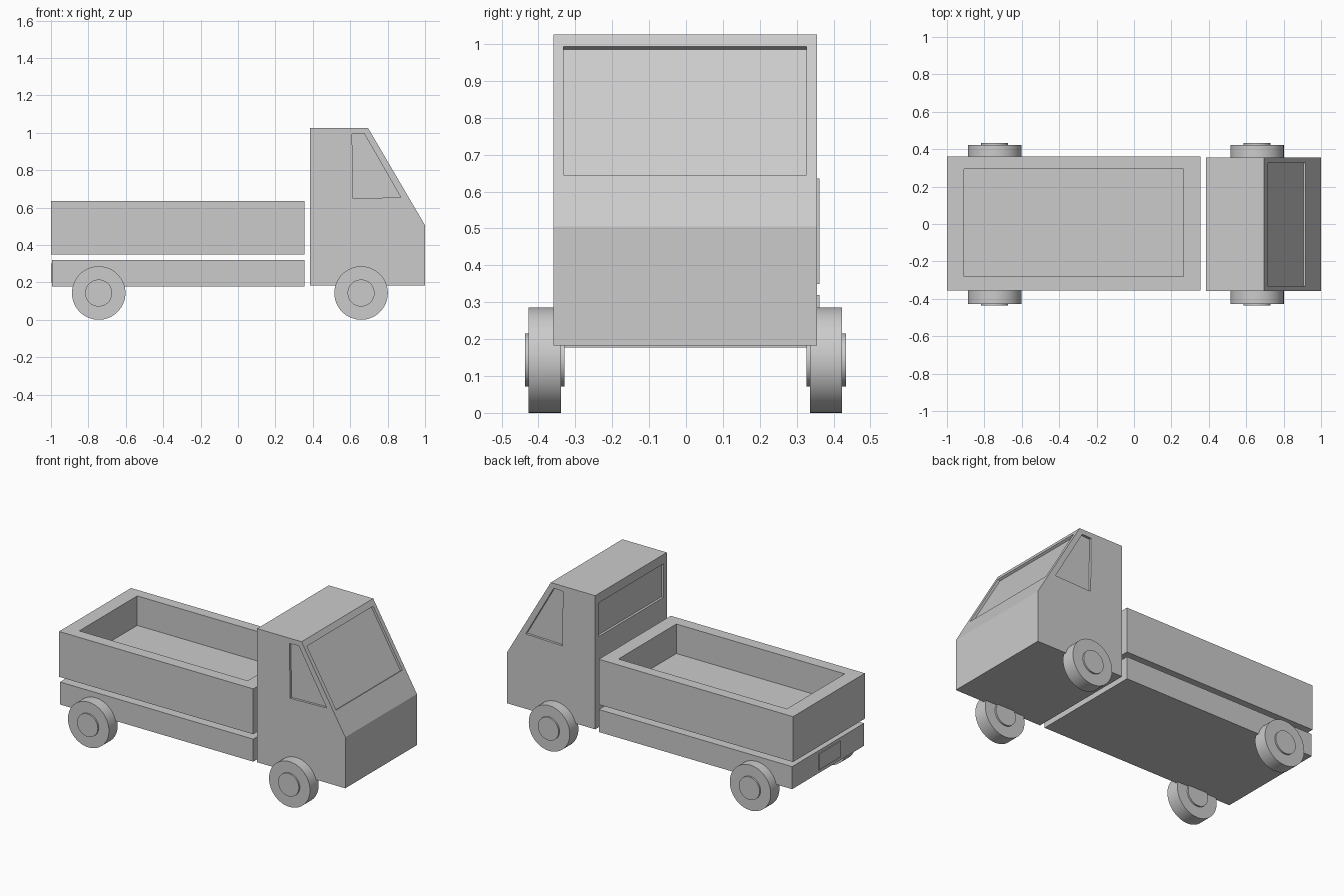
import bpy, bmesh, math
from mathutils import Vector

if "Cube" in bpy.data.objects:
    bpy.data.objects.remove(bpy.data.objects["Cube"])

grey = bpy.data.materials.new("light_grey")
grey.use_nodes = True
COLOR = (0.6, 0.6, 0.6, 1)
grey.diffuse_color = COLOR
grey.node_tree.nodes["Principled BSDF"].inputs["Base Color"].default_value = COLOR


def finish(name, bm):
    bmesh.ops.recalc_face_normals(bm, faces=bm.faces)
    mesh = bpy.data.meshes.new(name)
    bm.to_mesh(mesh)
    bm.free()
    mesh.materials.append(grey)
    obj = bpy.data.objects.new(name, mesh)
    bpy.context.collection.objects.link(obj)
    return obj


def prism(name, points, offset):
    """Extrude a flat outline along an offset vector."""
    bm = bmesh.new()
    face = bm.faces.new([bm.verts.new(p) for p in points])
    new = bmesh.ops.extrude_face_region(bm, geom=[face])["geom"]
    bmesh.ops.translate(bm, vec=Vector(offset),
                        verts=[v for v in new if isinstance(v, bmesh.types.BMVert)])
    return finish(name, bm)


def box(name, low, high):
    (x0, y0, z0), (x1, y1, z1) = low, high
    base = [(x0, y0, z0), (x1, y0, z0), (x1, y1, z0), (x0, y1, z0)]
    return prism(name, base, (0, 0, z1 - z0))


def cut(obj, points, normal, depth):
    """Sink a recess of the given outline into a flat side."""
    n = Vector(normal).normalized()
    cutter = prism("cutter", [Vector(p) + n * 0.03 for p in points], -n * (0.03 + depth))
    cutter.hide_render = True
    mod = obj.modifiers.new("recess", 'BOOLEAN')
    mod.operation = 'DIFFERENCE'
    mod.solver = 'EXACT'
    mod.object = cutter
    bpy.context.view_layer.objects.active = obj
    bpy.ops.object.modifier_apply(modifier=mod.name)
    bpy.data.objects.remove(cutter)


# Cab with sloping front
Y0, Y1 = -0.359, 0.355
profile = [(0.385, 0.183), (1, 0.183), (1, 0.505), (0.695, 1.026), (0.385, 1.026)]
cab = prism("cab", [(x, Y0, z) for x, z in profile], (0, Y1 - Y0, 0))


def slope_x(z):
    return 1 - (z - 0.505) * 0.305 / 0.521


# Recessed windscreen, rear window and side windows
DEPTH = 0.015
cut(cab, [(slope_x(z), y, z) for y, z in
          ((-0.332, 0.645), (0.327, 0.645), (0.327, 0.993), (-0.332, 0.993))],
    (0.521, 0, 0.305), DEPTH)
cut(cab, [(0.385, y, z) for y, z in
          ((-0.325, 0.755), (0.32, 0.755), (0.32, 0.967), (-0.325, 0.967))],
    (-1, 0, 0), DEPTH)
side_window = [(0.615, 0.648), (0.87, 0.655), (0.675, 0.995), (0.61, 0.992)]
for y, side in ((Y0, -1), (Y1, 1)):
    cut(cab, [(x, y, z) for x, z in side_window], (0, side, 0), DEPTH)

# Open cargo bed
bed = box("cargo_bed", (-1, -0.355, 0.35), (0.355, 0.362, 0.636))
cut(bed, [(-0.91, -0.282, 0.636), (0.265, -0.282, 0.636),
          (0.265, 0.295, 0.636), (-0.91, 0.295, 0.636)], (0, 0, 1), 0.186)

# Chassis and rear plate
box("chassis", (-0.994, -0.355, 0.177), (0.355, 0.362, 0.319))
box("rear_plate", (-1, -0.115, 0.2), (-0.992, 0.1, 0.3))


# Wheels with hubs on both faces
def disc(name, x, y, radius, width):
    bpy.ops.mesh.primitive_cylinder_add(vertices=64, radius=radius, depth=width,
                                        location=(x, y, 0.143),
                                        rotation=(math.pi / 2, 0, 0))
    obj = bpy.context.object
    obj.name = name
    obj.data.materials.append(grey)
    bpy.ops.object.shade_smooth_by_angle(angle=math.radians(30))


for end, x in (("rear", -0.745), ("front", 0.658)):
    for side, y in (("right", -0.383), ("left", 0.380)):
        disc(f"{end}_{side}_wheel", x, y, 0.143, 0.087)
        disc(f"{end}_{side}_hub", x, y, 0.072, 0.107)
